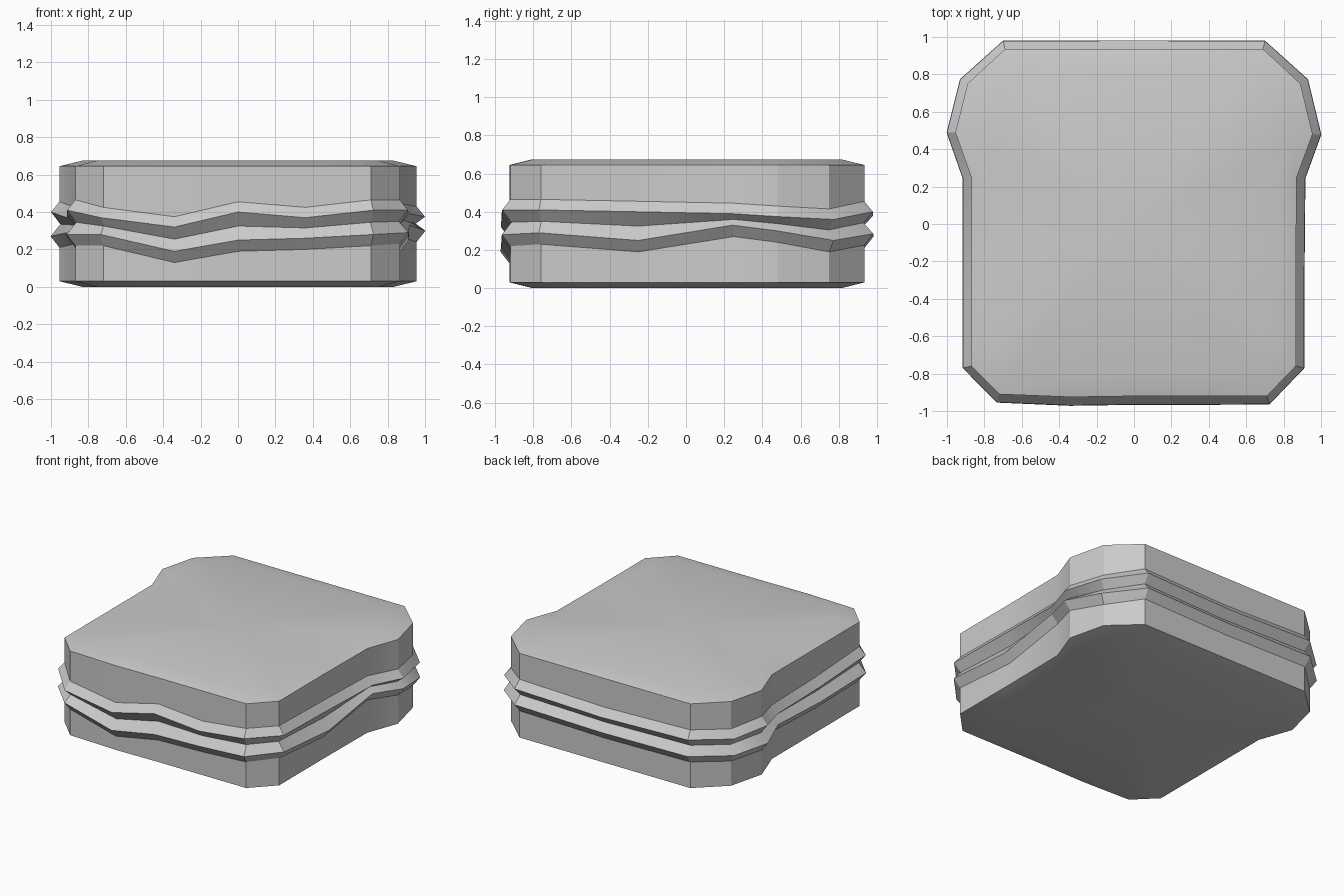
import bpy, bmesh, math
from mathutils import Vector

if "Cube" in bpy.data.objects:
    bpy.data.objects.remove(bpy.data.objects["Cube"])

# Bread-slice outline, counterclockwise: x, y, crest height of upper and lower filling
OUTLINE = [
    (-.72, -.91, .37, .28), (-.34, -.925, .32, .19), (0, -.92, .40, .25),
    (.36, -.92, .37, .26), (.71, -.92, .41, .28), (.865, -.76, .41, .29),
    (.865, -.25, .40, .25), (.87, .25, .39, .33), (.955, .48, .375, .30),
    (.89, .75, .36, .25), (.69, .935, .40, .285), (0, .935, .38, .27),
    (-.69, .935, .40, .28), (-.89, .75, .39, .27), (-.955, .49, .40, .27),
    (-.87, .25, .37, .29), (-.87, -.25, .38, .27), (-.87, -.76, .41, .28)]
N = len(OUTLINE)

grey = bpy.data.materials.new("plain grey")
grey.diffuse_color = (.6, .6, .6, 1)
grey.use_nodes = True
grey.node_tree.nodes["Principled BSDF"].inputs["Base Color"].default_value = grey.diffuse_color


def ring(offset, height, scale=1):
    """Outline pushed out by offset, with a height per point."""
    pts = []
    for i, (x, y, up, low) in enumerate(OUTLINE):
        a, b = OUTLINE[i - 1], OUTLINE[(i + 1) % N]
        n = Vector((b[1] - a[1], a[0] - b[0])).normalized() * offset
        pts.append(((x + n.x) * scale, (y + n.y) * scale, height(up, low)))
    return pts


def loft(name, rings):
    """Solid part through stacked rings, closed by fans."""
    bm = bmesh.new()
    rows = [[bm.verts.new(p) for p in r] for r in rings]
    for lo, hi in zip(rows, rows[1:]):
        for i in range(N):
            j = (i + 1) % N
            bm.faces.new((lo[i], lo[j], hi[j], hi[i]))
    for row in (rows[0], rows[-1]):
        c = bm.verts.new((0, 0, sum(v.co.z for v in row) / N))
        for i in range(N):
            bm.faces.new((row[i], row[(i + 1) % N], c))
    bmesh.ops.recalc_face_normals(bm, faces=bm.faces)
    me = bpy.data.meshes.new(name)
    bm.to_mesh(me)
    bm.free()
    me.materials.append(grey)
    ob = bpy.data.objects.new(name, me)
    bpy.context.collection.objects.link(ob)
    bpy.ops.object.select_all(action='DESELECT')
    ob.select_set(True)
    bpy.context.view_layer.objects.active = ob
    bpy.ops.object.shade_smooth_by_angle(angle=math.radians(25))


# Shared wavy seams between the layers
bread_top_seam = ring(0, lambda u, l: u + .055)
middle_seam = ring(-.005, lambda u, l: (u + l) / 2)
bread_low_seam = ring(0, lambda u, l: l - .06)

# Bread slices with shallow bevelled outer faces
loft("bottom_bread", [ring(0, lambda u, l: 0, .87),
                      ring(0, lambda u, l: .03), bread_low_seam])
loft("top_bread", [bread_top_seam, ring(0, lambda u, l: .645),
                   ring(0, lambda u, l: .675, .87)])
# Two wavy filling sheets bulging past the bread
loft("lower_filling", [bread_low_seam, ring(.047, lambda u, l: l), middle_seam])
loft("upper_filling", [middle_seam, ring(.045, lambda u, l: u), bread_top_seam])
